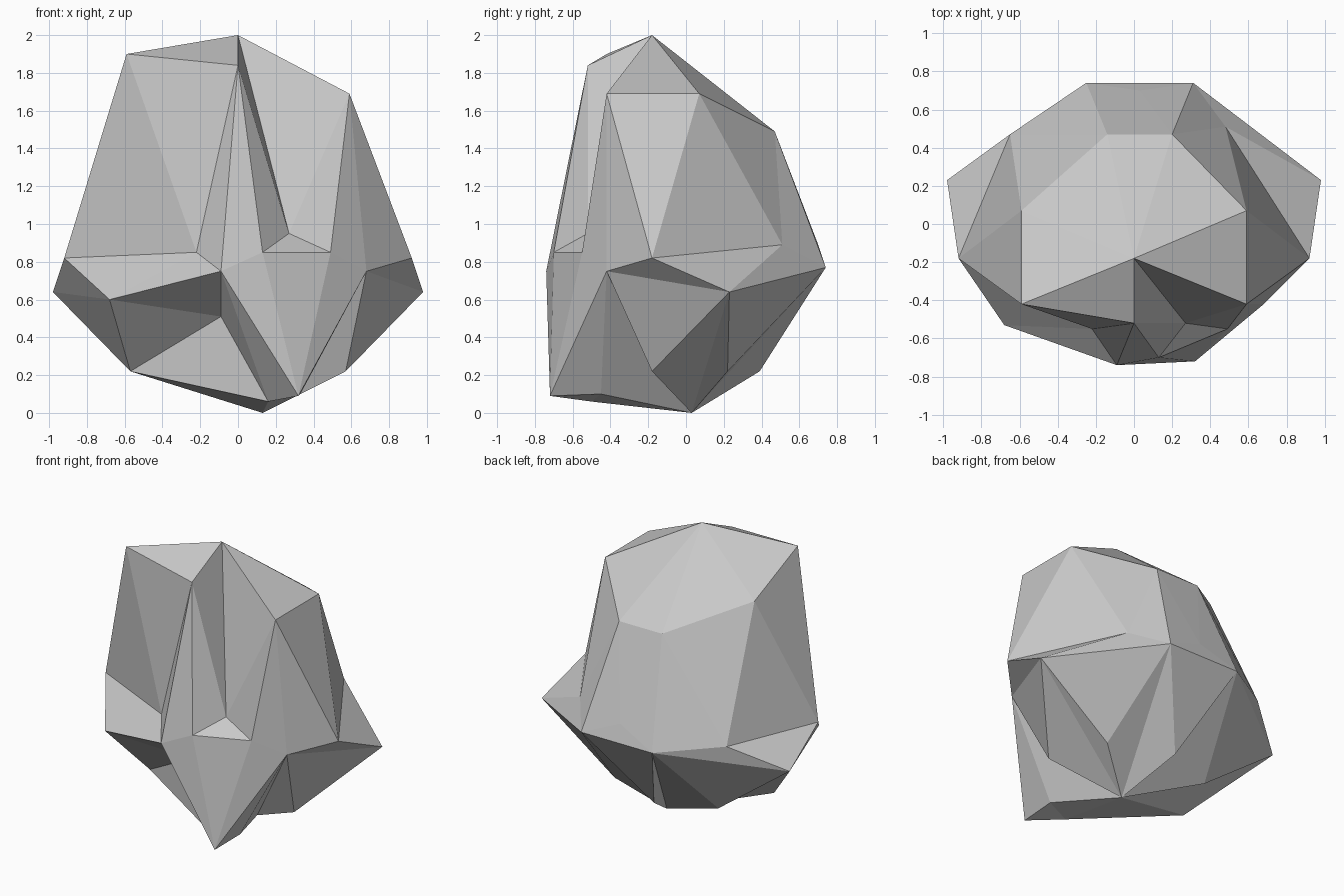
import bpy
import bmesh
from mathutils import Vector

default_cube = bpy.data.objects.get("Cube")
if default_cube:
    bpy.data.objects.remove(default_cube, do_unlink=True)


def grey_stone():
    mat = bpy.data.materials.new("stone_grey")
    mat.use_nodes = True
    colour = (0.58, 0.58, 0.58, 1)
    mat.diffuse_color = colour
    mat.node_tree.nodes["Principled BSDF"].inputs["Base Color"].default_value = colour
    return mat


# Corner points in hundredths of a unit, grouped by height
crown = dict(T=(0, -18, 200), A=(-59, -42, 190), B=(0, -52, 184),
             C=(59, -42, 169), D=(59, 7, 169), H=(-59, 7, 169),
             E=(-14, 47, 149), F=(20, 47, 149))
waist_front = dict(j=(-92, -18, 82), p=(-68, -53, 60), s=(-22, -55, 85),
                   r=(-9, -74, 75), t=(13, -70, 85), u=(27, -52, 95),
                   v=(49, -55, 85), q=(68, -42, 75), k=(92, -18, 82))
waist_back = dict(h=(-98, 23, 64), o=(-65, 47, 82), l=(-25, 74, 77),
                  n=(3, 70, 89), m=(31, 74, 77), g=(48, 51, 89),
                  i=(98, 23, 64))
base = dict(X=(-9, -40, 51), Y=(-57, -18, 22), Z=(57, -18, 22),
            W=(32, -72, 9), a=(16, -50, 6), d=(33, -45, 10),
            b=(13, 3, 0), c=(-2, 39, 22), e=(41, 22, 22), f=(-41, 22, 22))

bm = bmesh.new()
corner = {}
for level in (crown, waist_front, waist_back, base):
    for name, point in level.items():
        corner[name] = bm.verts.new(Vector(point) / 100)


def facet_fan(hub, rim):
    """Flat triangular facets spreading from one corner to a rim of corners."""
    for first, second in zip(rim, rim[1:]):
        bm.faces.new([corner[name] for name in (hub, first, second)])


# Summit and upper flanks
facet_fan("T", "ABuCDFEHA")
facet_fan("A", "Hjs")
facet_fan("B", "Asrtu")
facet_fan("C", "uvqkD")
facet_fan("D", "gk")
facet_fan("H", "joE")
facet_fan("E", "olnF")
facet_fan("F", "nmgD")

# Side and back ledges
facet_fan("g", "mik")
facet_fan("n", "lm")
facet_fan("j", "ho")

# Front notch and spur
facet_fan("p", "sjhYXrs")
facet_fan("r", "tWaX")
facet_fan("X", "aY")
facet_fan("t", "uvW")
facet_fan("W", "vqda")
facet_fan("q", "kiZbd")

# Underside, gathered at the lowest corner
facet_fan("b", "daY")
facet_fan("b", "ZiemclfhY")
facet_fan("e", "im")
facet_fan("c", "ml")
facet_fan("f", "lh")
facet_fan("l", "oh")

bmesh.ops.recalc_face_normals(bm, faces=bm.faces[:])
mesh = bpy.data.meshes.new("boulder")
bm.to_mesh(mesh)
bm.free()
mesh.materials.append(grey_stone())
boulder = bpy.data.objects.new("boulder", mesh)
bpy.context.collection.objects.link(boulder)
